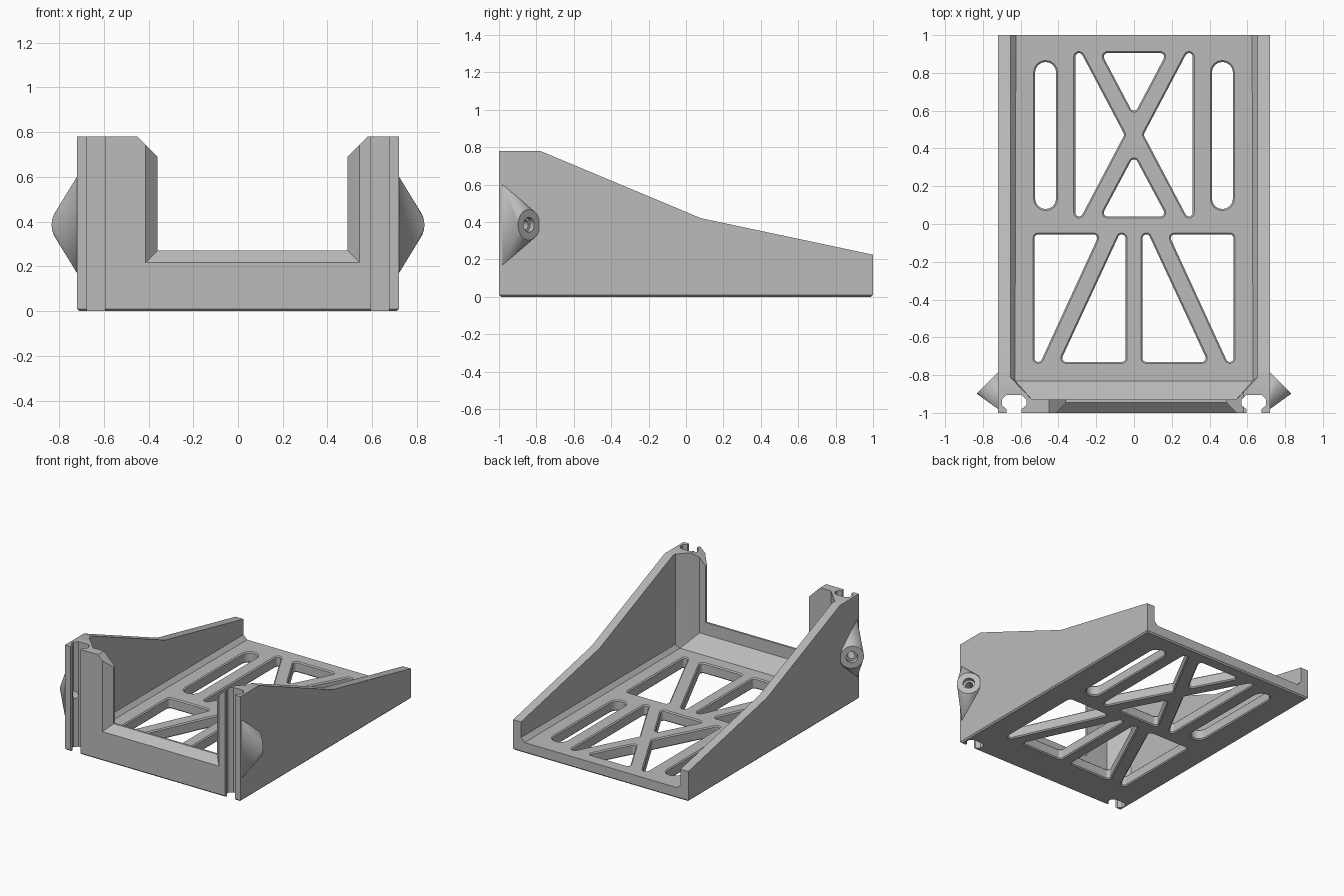
import bpy, bmesh
from math import sin, cos, pi, atan2
from mathutils import Vector

if "Cube" in bpy.data.objects:
    bpy.data.objects.remove(bpy.data.objects["Cube"])

# one plain grey plastic
grey = bpy.data.materials.new("matte grey")
grey.use_nodes = True
grey.diffuse_color = (0.5, 0.5, 0.5, 1)
grey.node_tree.nodes["Principled BSDF"].inputs["Base Color"].default_value = (0.5, 0.5, 0.5, 1)


def make(name, bm):
    bmesh.ops.recalc_face_normals(bm, faces=bm.faces)
    me = bpy.data.meshes.new(name)
    bm.to_mesh(me)
    bm.free()
    me.materials.append(grey)
    ob = bpy.data.objects.new(name, me)
    bpy.context.scene.collection.objects.link(ob)
    return ob


def loft_bm(rings):
    """Closed solid through rings with equal point counts."""
    bm = bmesh.new()
    loops = [[bm.verts.new(p) for p in ring] for ring in rings]
    n = len(loops[0])
    for a, b in zip(loops, loops[1:]):
        for i in range(n):
            j = (i + 1) % n
            bm.faces.new((a[i], a[j], b[j], b[i]))
    bm.faces.new(loops[0])
    bm.faces.new(loops[-1])
    return bm


def hull(name, points):
    bm = bmesh.new()
    for p in points:
        bm.verts.new(p)
    res = bmesh.ops.convex_hull(bm, input=bm.verts)
    inner = {v for v in res["geom_interior"] if isinstance(v, bmesh.types.BMVert)}
    bmesh.ops.delete(bm, geom=list(inner), context="VERTS")
    bmesh.ops.dissolve_limit(bm, angle_limit=0.01, verts=bm.verts, edges=bm.edges)
    return make(name, bm)


def combine(target, tool, operation="DIFFERENCE"):
    mod = target.modifiers.new(tool.name, "BOOLEAN")
    mod.operation = operation
    mod.solver = "EXACT"
    mod.object = tool
    tool.hide_render = True
    bpy.context.view_layer.update()
    deps = bpy.context.evaluated_depsgraph_get()
    old, new = target.data, bpy.data.meshes.new_from_object(target.evaluated_get(deps))
    target.modifiers.clear()
    target.data = new
    bpy.data.meshes.remove(old)
    bpy.data.objects.remove(tool)


def rounded(centres, r, z, steps=8):
    """Outline of counter-clockwise centre points grown by radius r."""
    out = []
    n = len(centres)
    for i, c in enumerate(centres):
        p, q = centres[i - 1], centres[(i + 1) % n]
        a = atan2(c[1] - p[1], c[0] - p[0]) - pi / 2
        b = atan2(q[1] - c[1], q[0] - c[0]) - pi / 2
        turn = (b - a) % (2 * pi)
        for k in range(steps + 1):
            t = a + turn * k / steps
            out.append((c[0] + r * cos(t), c[1] + r * sin(t), z))
    return out


# body: side profile extruded across, with a tiny bottom chamfer
profile = [(-1, 0), (1, 0), (1, .225), (.08, .42), (-.78, .78), (-1, .78)]
bm = loft_bm([[(x, y, z) for y, z in profile] for x in (-.72, .72)])
bottom = [e for e in bm.edges if all(v.co.z < .001 for v in e.verts)]
bmesh.ops.bevel(bm, geom=bottom, offset=.01, segments=1, affect="EDGES")
cradle = make("cradle_body", bm)

# angled side bosses, each running from a disc to an upright edge
BOSS_Z = .385


def boss_disc(s, r, t, n=40):
    axis, u = Vector((s, 1, 0)).normalized(), Vector((s, -1, 0)).normalized()
    c = Vector((s * .775, -.84, BOSS_Z)) + axis * t
    return [c + u * r * cos(2 * pi * k / n) + Vector((0, 0, r * sin(2 * pi * k / n))) for k in range(n)]


for s in (-1, 1):
    pts = boss_disc(s, .082, 0) + [Vector((s * .72, -.98, z)) for z in (.17, .6)]
    pts += [p - Vector((s * .015, 0, 0)) for p in pts]
    combine(cradle, hull("side_boss", pts), "UNION")

# tray cavity with chamfered floor edges and corners
cavity = []
for s in (-1, 1):
    cavity += [(s * .625, 1.1, .08), (s * .63, -.83, .08), (s * .54, -.93, .18), (s * .54, -.93, 1)]
    cavity += [(s * .655, y, z) for y in (1.1, -.81) for z in (.11, 1)]
combine(cradle, hull("tray_cavity", cavity))


# front opening, flared toward the front
def opening(y, d):
    left, right, base = -.36 - d, .49 + d, .27 - d
    return [(left, y, base), (right, y, base), (right, y, .69 + d),
            (.7, y, .9), (-.57, y, .9), (left, y, .69 + d)]


combine(cradle, make("front_opening", loft_bm([opening(-1.05, .1), opening(-.945, 0), opening(-.7, 0)])))

# keyed rail slots and stepped screw holes
half = [(.04, -1.1), (.04, -.98), (.065, -.96), (.065, -.93), (.04, -.905)]
outline = half + [(-x, y) for x, y in reversed(half)]
for s in (-1, 1):
    slot = loft_bm([[(s * .635 + x, y, z) for x, y in outline] for z in (-.1, 1)])
    combine(cradle, make("rail_slot", slot))
    steps = [(.04, .05), (.04, -.03), (.025, -.03), (.025, -.12)]
    combine(cradle, make("screw_hole", loft_bm([boss_disc(s, r, t) for r, t in steps])))

# floor cut-outs: rounded shapes with chamfered rims
side_shapes = [
    ([(-.468, .135), (-.468, .802)], .056),
    ([(-.291, .06), (-.073, .473), (-.291, .885)], .02),
    ([(-.507, -.71), (-.215, -.075), (-.507, -.075)], .02),
    ([(-.36, -.71), (-.065, -.71), (-.065, -.075)], .02),
]
shapes = side_shapes + [([(-x, y) for x, y in reversed(c)], r) for c, r in side_shapes]
shapes += [([(0, .62), (.14, .885), (-.14, .885)], .02),
           ([(-.14, .06), (.14, .06), (0, .322)], .02)]
levels = [(-.02, .028), (.008, 0), (.072, 0), (.09, .018)]
for centres, r in shapes:
    rings = [rounded(centres, r + grow, z) for z, grow in levels]
    combine(cradle, make("floor_cutout", loft_bm(rings)))

# smooth the curved faces, keep edges crisp
bpy.ops.object.select_all(action="DESELECT")
cradle.select_set(True)
bpy.context.view_layer.objects.active = cradle
bpy.ops.object.shade_smooth_by_angle(angle=.5)
